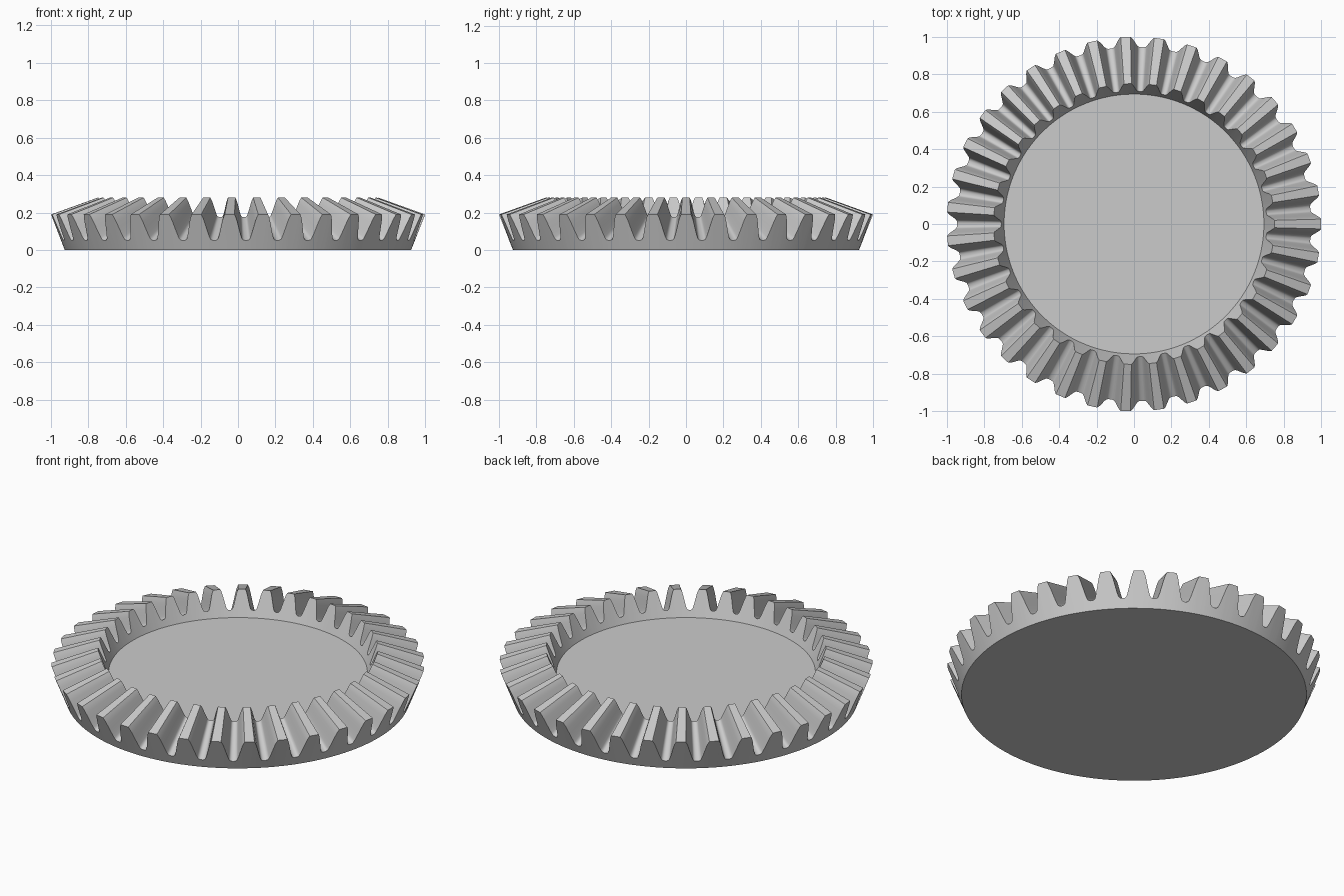
import bpy
import bmesh
from math import cos, sin, radians, pi

cube = bpy.data.objects.get("Cube")
if cube:
    bpy.data.objects.remove(cube, do_unlink=True)

TEETH = 35
APEX_Z = 0.55          # all tooth lines converge on this point of the axis
INNER_SCALE = 0.75     # inner end of the teeth, scaled towards the apex
BASE_R, TIP_R, TIP_Z = 0.925, 1.0, 0.19
ROOT = 0.27            # root height as a share of the outer cone

# Half tooth: (angle in degrees, height from root to tip), tip to valley
HALF = [(1.5, 1), (1.95, 0.88), (2.35, 0.72), (2.85, 0.48), (3.35, 0.25),
        (3.7, 0.12), (3.95, 0.05), (4.35, 0.015), (4.8, 0)]
TOOTH = [(-a, t) for a, t in reversed(HALF)] + HALF


def outer_point(angle, share):
    """Point on the outer cone, from base (0) to tooth tip (1)."""
    r = BASE_R + (TIP_R - BASE_R) * share
    return (r * cos(angle), r * sin(angle), TIP_Z * share)


def inner_point(angle, share):
    """Matching point on the inner cone."""
    x, y, z = outer_point(angle, share)
    return (x * INNER_SCALE, y * INNER_SCALE, APEX_Z + (z - APEX_Z) * INNER_SCALE)


# Outline of the whole toothed rim
outline = [(2 * pi * i / TEETH + radians(a), ROOT + (1 - ROOT) * t)
           for i in range(TEETH) for a, t in TOOTH]

bm = bmesh.new()
rings = [
    [bm.verts.new(outer_point(a, 0)) for a, s in outline],   # bottom edge
    [bm.verts.new(outer_point(a, s)) for a, s in outline],   # outer tooth ends
    [bm.verts.new(inner_point(a, s)) for a, s in outline],   # inner tooth ends
    [bm.verts.new(inner_point(a, 0)) for a, s in outline],   # recessed floor edge
]
n = len(outline)
for low, high in zip(rings, rings[1:]):
    for i in range(n):
        j = (i + 1) % n
        bm.faces.new((low[i], low[j], high[j], high[i]))
bm.faces.new(list(reversed(rings[0])))   # underside
bm.faces.new(rings[-1])                  # recessed floor
bmesh.ops.recalc_face_normals(bm, faces=bm.faces)

mesh = bpy.data.meshes.new("bevel_gear")
bm.to_mesh(mesh)
bm.free()
gear = bpy.data.objects.new("bevel_gear", mesh)
bpy.context.collection.objects.link(gear)

# Plain grey metal
grey = bpy.data.materials.new("light_grey")
grey.use_nodes = True
colour = (0.6, 0.6, 0.6, 1)
grey.diffuse_color = colour
grey.node_tree.nodes["Principled BSDF"].inputs["Base Color"].default_value = colour
mesh.materials.append(grey)

# Smooth flanks with crisp tooth edges
bpy.ops.object.select_all(action="DESELECT")
gear.select_set(True)
bpy.context.view_layer.objects.active = gear
bpy.ops.object.shade_smooth_by_angle(angle=radians(35))
